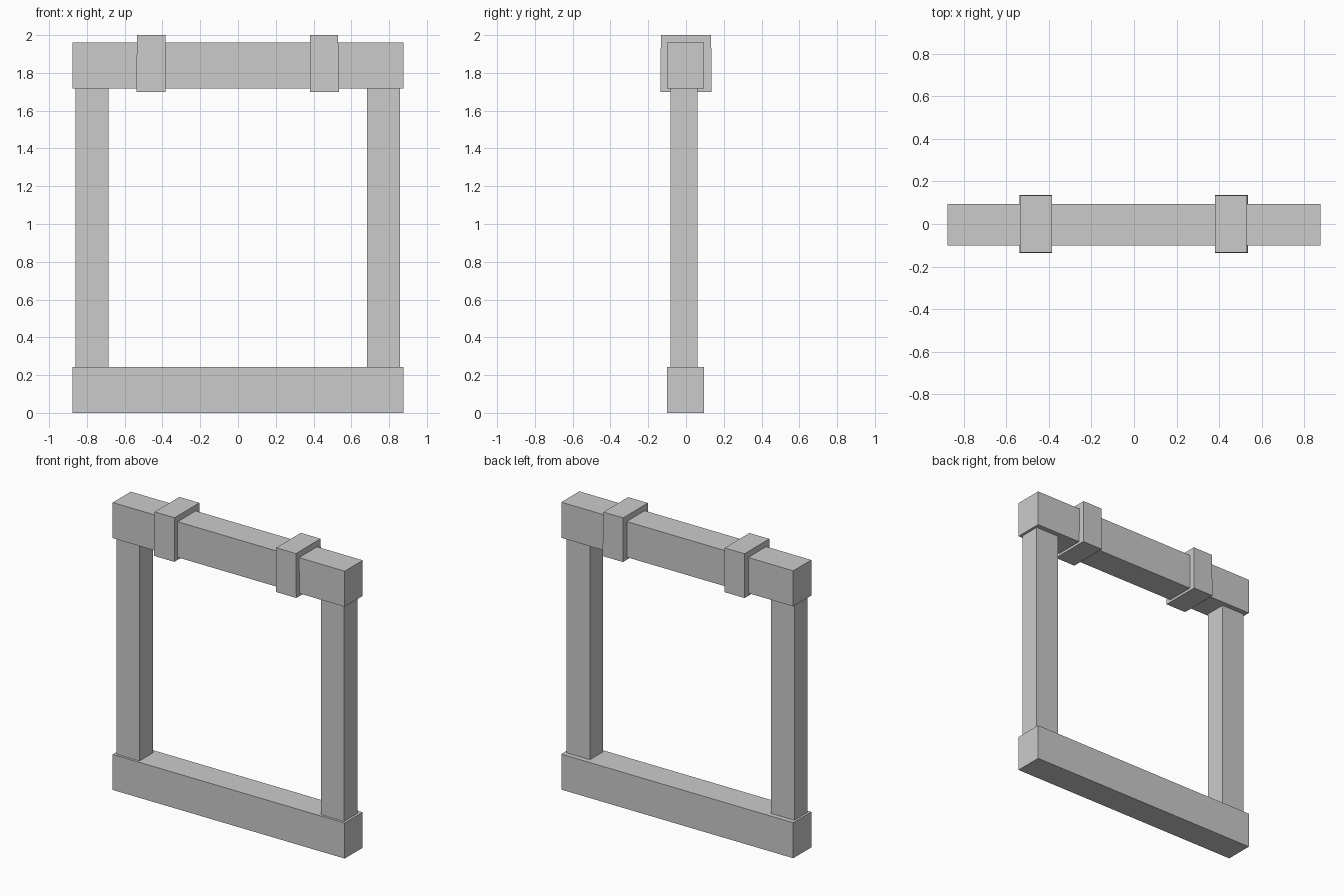
import bpy
import bmesh

if "Cube" in bpy.data.objects:
    bpy.data.objects.remove(bpy.data.objects["Cube"])


def box(name, x, y, z, flare=(0, 0, 0)):
    """Box from (min, max) ranges; flare widens the bottom: x min, x max, y both."""
    bm = bmesh.new()
    bmesh.ops.create_cube(bm, size=1)
    for v in bm.verts:
        i, j, k = (int(c > 0) for c in v.co)
        v.co = (x[i], y[j], z[k])
        if k == 0:
            v.co.x += flare[1] if i else -flare[0]
            v.co.y += flare[2] if j else -flare[2]
    me = bpy.data.meshes.new(name)
    bm.to_mesh(me)
    bm.free()
    ob = bpy.data.objects.new(name, me)
    bpy.context.collection.objects.link(ob)
    return ob


BEAM_Y = (-0.10, 0.094)

# Horizontal beams
box("bottom_beam", (-0.875, 0.875), BEAM_Y, (0, 0.242))
box("top_beam", (-0.875, 0.875), BEAM_Y, (1.717, 1.96))

# Upright posts between the beams
for side, x in (("left", (-0.86, -0.685)), ("right", (0.683, 0.858))):
    box(side + "_post", x, (-0.083, 0.06), (0.242, 1.717))

# Slightly flared bands wrapped round the top beam
box("left_band", (-0.535, -0.385), (-0.133, 0.133), (1.70, 2.0), (0.003, 0, 0.003))
box("right_band", (0.381, 0.53), (-0.133, 0.133), (1.70, 2.0), (0, 0.005, 0.003))
